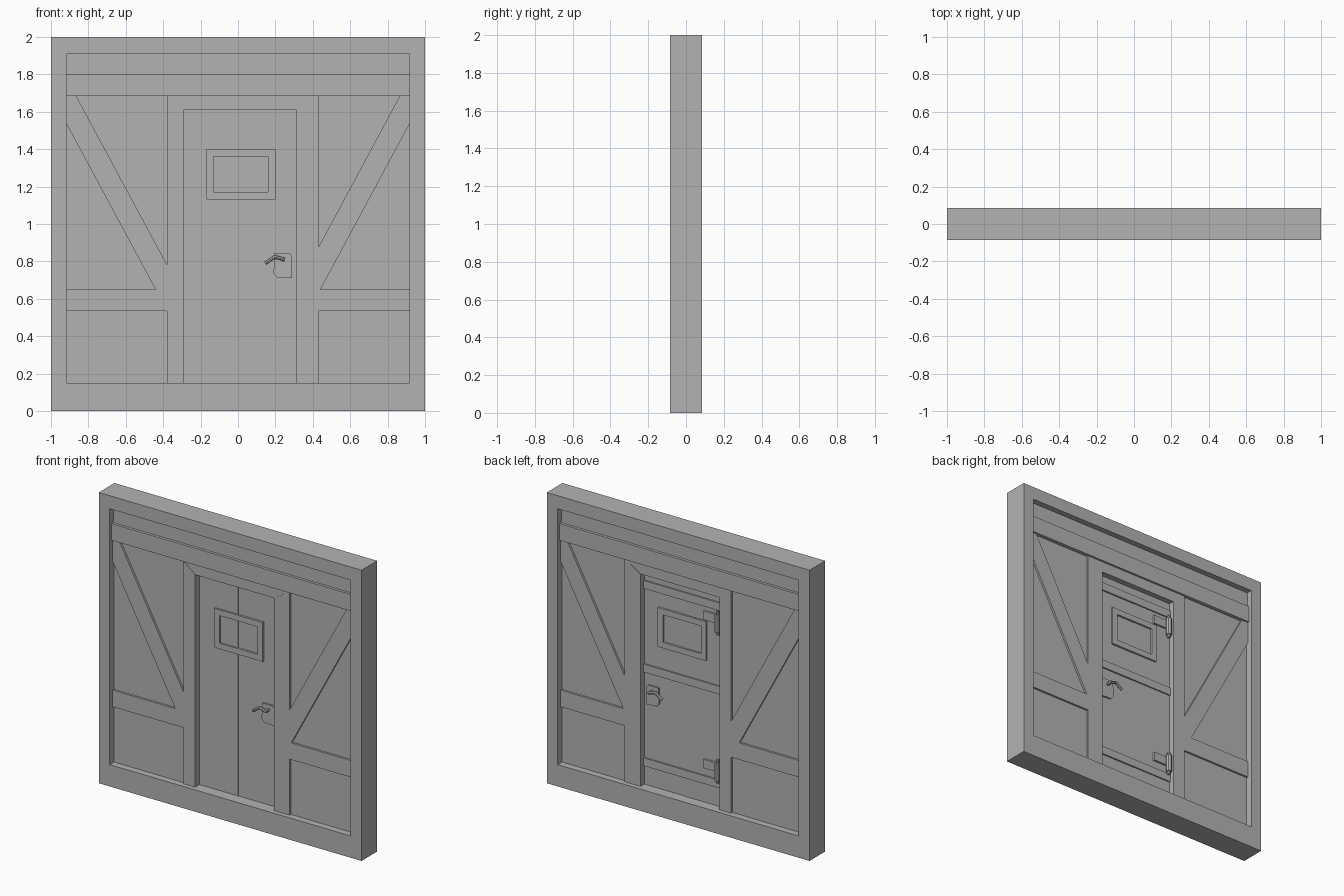
import bpy, bmesh, math
from mathutils import Vector

if "Cube" in bpy.data.objects:
    bpy.data.objects.remove(bpy.data.objects["Cube"])

grey = bpy.data.materials.new("plain_grey")
grey.use_nodes = True
grey.diffuse_color = (0.45, 0.45, 0.45, 1)
grey.node_tree.nodes["Principled BSDF"].inputs["Base Color"].default_value = grey.diffuse_color

HALF = 0.085                      # half thickness of the wall
IN, LOW, HIGH = 0.917, 0.15, 1.91  # opening of the outer frame
BEAM_LOW, BEAM_HIGH = 1.685, 1.80
RAIL_LOW, RAIL_HIGH = 0.535, 0.65
FRAME_Y, PANEL_Y, BEAM_Y = 0.052, 0.038, 0.064
DOOR_L, DOOR_R, DOOR_TOP = -0.29, 0.31, 1.61
JAMB_L, JAMB_R = -0.38, 0.43


def finish(name, bm):
    bmesh.ops.recalc_face_normals(bm, faces=bm.faces)
    mesh = bpy.data.meshes.new(name)
    bm.to_mesh(mesh)
    bm.free()
    mesh.materials.append(grey)
    obj = bpy.data.objects.new(name, mesh)
    bpy.context.collection.objects.link(obj)
    return obj


def plate(name, outline, y0, y1):
    """Extrude an x/z outline from y0 to y1."""
    bm = bmesh.new()
    face = bm.faces.new([bm.verts.new((x, y0, z)) for x, z in outline])
    new = bmesh.ops.extrude_face_region(bm, geom=[face])["geom"]
    bmesh.ops.translate(bm, vec=(0, y1 - y0, 0),
                        verts=[v for v in new if isinstance(v, bmesh.types.BMVert)])
    return finish(name, bm)


def box(name, x0, x1, z0, z1, y0, y1):
    return plate(name, [(x0, z0), (x1, z0), (x1, z1), (x0, z1)], y0, y1)


def ring(name, outer, inner, y0, y1):
    """Rectangular frame; each rectangle is x0, x1, z0, z1."""
    bm = bmesh.new()
    loops = []
    for (x0, x1, z0, z1), y in ((outer, y0), (inner, y0), (inner, y1), (outer, y1)):
        loops.append([bm.verts.new((x, y, z))
                      for x, z in ((x0, z0), (x1, z0), (x1, z1), (x0, z1))])
    for k in range(4):
        a, b = loops[k], loops[(k + 1) % 4]
        for i in range(4):
            j = (i + 1) % 4
            bm.faces.new((a[i], a[j], b[j], b[i]))
    return finish(name, bm)


def rod(name, start, end, radius, sides=8):
    start, end = Vector(start), Vector(end)
    axis = end - start
    bm = bmesh.new()
    bmesh.ops.create_cone(bm, cap_ends=True, segments=sides, radius1=radius,
                          radius2=radius, depth=axis.length)
    turn = axis.to_track_quat('Z', 'Y').to_matrix().to_4x4()
    turn.translation = (start + end) / 2
    bm.transform(turn)
    return finish(name, bm)


# Outer wall frame, top panel and beam
ring("outer_frame", (-1, 1, 0, 2), (-IN, IN, LOW, HIGH), -HALF, HALF)
box("upper_panel", -IN, IN, BEAM_HIGH, HIGH, -0.045, 0.045)
box("cross_beam", -IN, IN, BEAM_LOW, BEAM_HIGH, -BEAM_Y, BEAM_Y)

# Side bays: infill, rail and diagonal brace
for side, jamb, label in ((-1, -JAMB_L, "right"), (1, JAMB_R, "left")):
    lo, hi = sorted((side * jamb, side * IN))
    box(label + "_bay_panel", lo, hi, LOW, BEAM_LOW, -PANEL_Y, PANEL_Y)
    box(label + "_bay_rail", lo, hi, RAIL_LOW, RAIL_HIGH, -FRAME_Y, FRAME_Y)
    slope = 1.86
    foot = IN - (1.535 - RAIL_HIGH) / slope
    brace = [(0.865, BEAM_LOW), (IN, BEAM_LOW), (IN, 1.535), (foot, RAIL_HIGH),
             (jamb, RAIL_HIGH), (jamb, BEAM_LOW - (0.865 - jamb) * slope)]
    plate(label + "_bay_brace", [(side * x, z) for x, z in brace], -FRAME_Y, FRAME_Y)

# Door surround with mitred corners
plate("right_jamb", [(JAMB_L, LOW), (DOOR_L, LOW), (DOOR_L, DOOR_TOP),
                     (JAMB_L, BEAM_LOW)], -FRAME_Y, FRAME_Y)
plate("left_jamb", [(JAMB_R, LOW), (DOOR_R, LOW), (DOOR_R, DOOR_TOP),
                    (JAMB_R, BEAM_LOW)], -FRAME_Y, FRAME_Y)
plate("door_header", [(JAMB_L, BEAM_LOW), (DOOR_L, DOOR_TOP), (DOOR_R, DOOR_TOP),
                      (JAMB_R, BEAM_LOW)], -FRAME_Y + 0.002, FRAME_Y - 0.002)

# Door leaf of two boards with a fine seam
FRONT, BACK = -0.005, 0.012
SEAM = 0.005
box("door_board_right", DOOR_L, SEAM, LOW, DOOR_TOP, FRONT, BACK)
box("door_board_left", SEAM, DOOR_R, LOW, DOOR_TOP, FRONT + 0.002, BACK - 0.002)

# Battens on the back of the door
for z in (0.28, 0.925, 1.5):
    box("door_batten", DOOR_L, DOOR_R, z, z + 0.055, BACK - 0.004, BACK + 0.009)

# Window surround and parts on both faces
for face, out, label in ((FRONT, -1, "front"), (BACK, 1, "back")):
    ring(label + "_window_surround", (-0.168, 0.2, 1.13, 1.4),
         (-0.13, 0.16, 1.17, 1.36), face - out * 0.004, face + out * 0.012)
    # Lock plate with clipped corners
    plate(label + "_lock_plate",
          [(0.21, 0.715), (0.29, 0.71), (0.29, 0.83), (0.275, 0.845),
           (0.195, 0.845), (0.19, 0.735)], face - out * 0.004, face + out * 0.01)
    # Bent lever handle
    grip = face + out * 0.04
    rod(label + "_handle_spindle", (0.24, face, 0.81), (0.24, grip, 0.81), 0.011)
    rod(label + "_handle_neck", (0.25, grip, 0.81), (0.195, grip, 0.825), 0.01)
    rod(label + "_handle_lever", (0.2, grip, 0.827), (0.145, grip, 0.79), 0.01)

# Barrel hinges on the back of the door
for z in (0.4, 1.42):
    rod("hinge_barrel", (-0.265, 0.035, z - 0.06), (-0.265, 0.035, z + 0.06), 0.02)
    rod("hinge_pin", (-0.265, 0.035, z - 0.08), (-0.265, 0.035, z + 0.08), 0.011)
    box("hinge_leaf", -0.275, -0.15, z - 0.01, z + 0.05, BACK - 0.002, BACK + 0.014)
